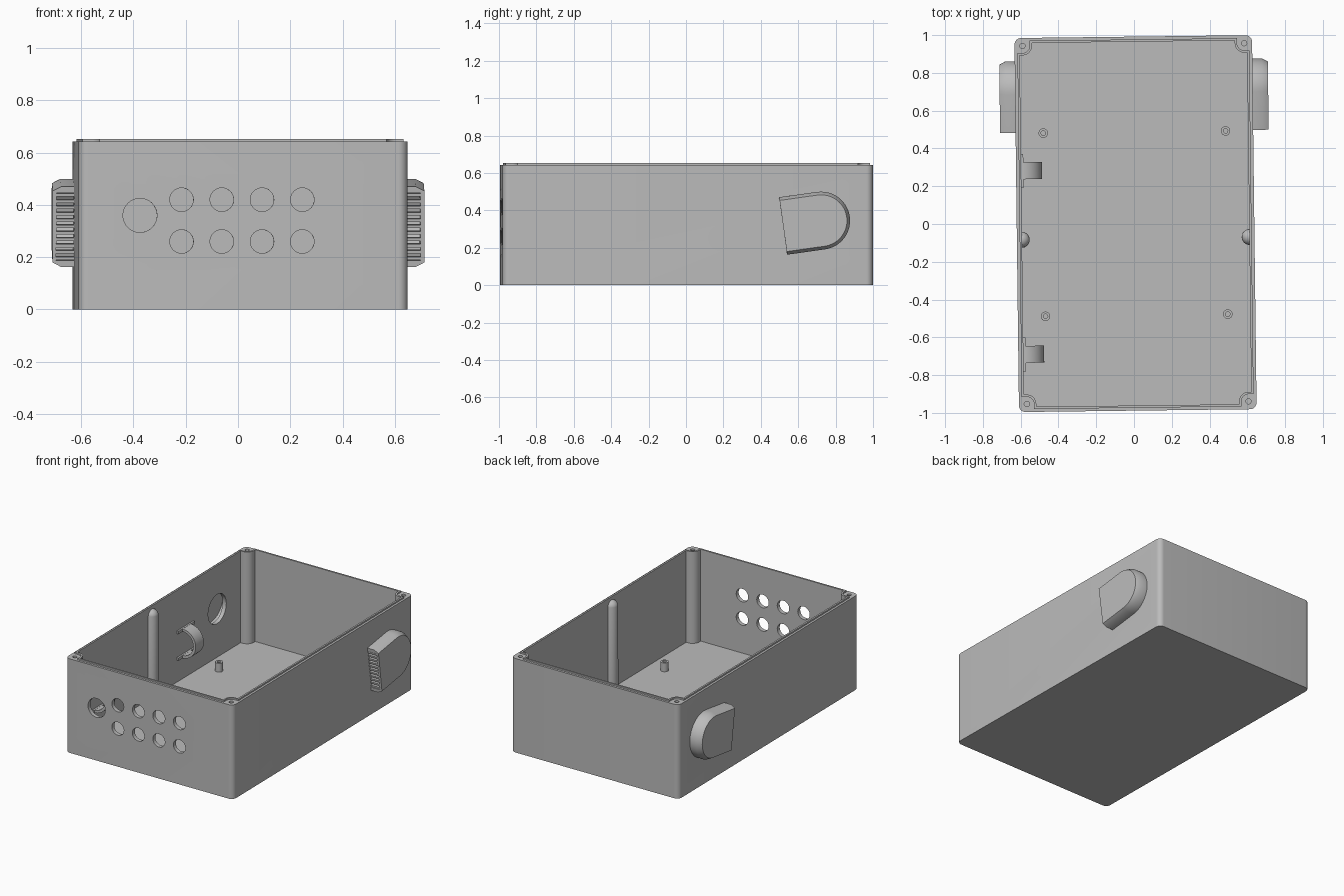
import bpy, bmesh, math
from mathutils import Matrix, Vector

if "Cube" in bpy.data.objects:
    bpy.data.objects.remove(bpy.data.objects["Cube"])

grey = bpy.data.materials.new("plain grey plastic")
grey.use_nodes = True
grey.diffuse_color = (0.5, 0.5, 0.5, 1)
grey.node_tree.nodes["Principled BSDF"].inputs["Base Color"].default_value = (0.5, 0.5, 0.5, 1)

HX, HY, WALL, FLOOR, RIM, LIP = 0.629, 0.99, 0.027, 0.025, 0.643, 0.653
BOSS = Vector((HX - 0.042, HY - 0.042))
SIDES = (-1, 1)
parts = []


def add(name, bm):
    bmesh.ops.recalc_face_normals(bm, faces=bm.faces)
    mesh = bpy.data.meshes.new(name)
    bm.to_mesh(mesh)
    bm.free()
    mesh.materials.append(grey)
    ob = bpy.data.objects.new(name, mesh)
    bpy.context.collection.objects.link(ob)
    parts.append(ob)
    return ob


def loft(name, rings):
    """Closed solid through rings that have equal point counts."""
    bm = bmesh.new()
    loops = [[bm.verts.new(p) for p in ring] for ring in rings]
    n = len(loops[0])
    for a, b in zip(loops, loops[1:]):
        for i in range(n):
            j = (i + 1) % n
            bm.faces.new((a[i], a[j], b[j], b[i]))
    bm.faces.new(loops[0])
    bm.faces.new(loops[-1])
    return add(name, bm)


def prism(name, outline, axis, lo, hi):
    """Extrude a 2D outline along x, y or z."""
    def place(p, d):
        q = list(p)
        q.insert("xyz".index(axis), d)
        return q
    return loft(name, [[place(p, d) for p in outline] for d in (lo, hi)])


def arc(cx, cy, r, a0, a1, n):
    angles = [math.radians(a0 + (a1 - a0) * i / n) for i in range(n + 1)]
    return [(cx + r * math.cos(a), cy + r * math.sin(a)) for a in angles]


def circle(cx, cy, r, n=32):
    return arc(cx, cy, r, 0, 360, n)[:-1]


def cut(ob, cutter):
    mod = ob.modifiers.new("cut", "BOOLEAN")
    mod.object = cutter
    mod.solver = "EXACT"
    bpy.context.view_layer.objects.active = ob
    bpy.ops.object.modifier_apply(modifier=mod.name)
    parts.remove(cutter)
    bpy.data.objects.remove(cutter)


def rounded_outline(hx, hy, r):
    pts = []
    for k, (sx, sy) in enumerate(((1, 1), (-1, 1), (-1, -1), (1, -1))):
        pts += arc(sx * (hx - r), sy * (hy - r), r, 90 * k, 90 * k + 90, 8)
    return pts


def cavity_outline(grow):
    """Inner rectangle whose corners are taken up by round screw bosses."""
    hx, hy, r = HX - WALL + grow, HY - WALL + grow, 0.05 - grow
    pts = []
    for sx, sy in ((1, 1), (-1, 1), (-1, -1), (1, -1)):
        corner = [(hx, BOSS.y - r)] + arc(BOSS.x, BOSS.y, r, 270, 180, 10) + [(BOSS.x - r, hy)]
        if sx * sy < 0:
            corner.reverse()
        pts += [(sx * x, sy * y) for x, y in corner]
    return pts


# Open box with corner bosses, and the raised lip round its opening
box = prism("box_body", rounded_outline(HX, HY, 0.035), "z", 0, RIM)
cut(box, prism("cavity_cutter", cavity_outline(0), "z", FLOOR, 1))
lip = prism("rim_lip", cavity_outline(0.012), "z", RIM - 0.004, LIP)
cut(lip, prism("lip_cutter", cavity_outline(0), "z", 0.5, 1))

# Screw holes in the corner bosses
for sx in SIDES:
    for sy in SIDES:
        cut(box, prism("screw_cutter", circle(sx * BOSS.x, sy * BOSS.y, 0.014, 16), "z", 0.45, 1))

# Front panel holes: one large, two rows of four small
cut(box, prism("large_cutter", circle(-0.395, 0.36, 0.065), "y", -1.1, -0.9))
for i in range(4):
    for z in (0.26, 0.42):
        cut(box, prism("small_cutter", circle(-0.236 + 0.154 * i, z, 0.045), "y", -1.1, -0.9))

# Side air holes
for s in SIDES:
    cut(box, prism("air_cutter", circle(0.64, 0.355, 0.1), "x", s * 0.55, s * 0.7))

# Side air cowls, open towards the front, with louvre slats
TILT, LENGTH, RADIUS = math.radians(8), 0.205, 0.155


def tilted(pts):
    c, s = math.cos(TILT), math.sin(TILT)
    return [(0.712 + u * c - w * s, 0.345 + u * s + w * c) for u, w in pts]


def cowl_outline(inset, front=0):
    r = RADIUS - inset
    return tilted([(-LENGTH - front, -r)] + arc(0, 0, r, -90, 90, 24) + [(-LENGTH - front, r)])


for s in SIDES:
    side = "left" if s > 0 else "right"
    levels = ((HX - 0.005, 0), (HX + 0.05, 0), (HX + 0.082, 0.017))
    cowl = loft(side + "_air_cowl",
                [[(s * x, y, z) for y, z in cowl_outline(inset)] for x, inset in levels])
    cut(cowl, prism("cowl_cutter", cowl_outline(0.024, 0.1), "x", s * (HX - 0.1), s * (HX + 0.068)))
    for i in range(11):
        w = (i - 5) * 0.0245
        slat = [(-LENGTH + 0.002, w - 0.006), (-LENGTH + 0.05, w - 0.003),
                (-LENGTH + 0.05, w + 0.003), (-LENGTH + 0.002, w + 0.006)]
        prism(side + "_louvre_slat", tilted(slat), "x", s * (HX - 0.003), s * (HX + 0.07))

# Floor standoffs with blind holes
for sx in SIDES:
    for sy in SIDES:
        x, y = sx * 0.4825, sy * 0.485
        post = prism("floor_standoff", circle(x, y, 0.025, 24), "z", FLOOR - 0.005, 0.085)
        cut(post, prism("standoff_cutter", circle(x, y, 0.012, 16), "z", 0.035, 0.2))

# Half-round wall ribs with domed tops
for s in SIDES:
    bm = bmesh.new()
    bmesh.ops.create_uvsphere(bm, u_segments=32, v_segments=20, radius=0.042)
    for v in bm.verts:
        v.co.x = s * min(s * (v.co.x + s * 0.603), 0.615)
        v.co.y -= 0.078
        v.co.z = v.co.z + 0.59 if v.co.z > 0.001 else FLOOR - 0.005
    bmesh.ops.remove_doubles(bm, verts=bm.verts, dist=0.00001)
    add("wall_rib", bm)

# Curved holding clips on the right wall, with thin fixing strips
for y in (0.287, -0.685):
    clip = arc(-0.592, 0.275, 0.1, -95, 95, 20) + arc(-0.592, 0.275, 0.082, 95, -95, 20)
    prism("wall_clip", clip, "y", y - 0.045, y + 0.045)
    for s in SIDES:
        z = 0.275 + s * 0.091
        strip = [(-0.61, z - 0.01), (-0.59, z - 0.01), (-0.59, z + 0.01), (-0.61, z + 0.01)]
        prism("clip_strip", strip, "y", y - 0.09, y + 0.09)

# Set the slight turn of the whole case and smooth the round surfaces
turn = Matrix.Translation((0.008, 0.002, 0)) @ Matrix.Rotation(math.radians(0.7), 4, "Z")
bpy.ops.object.select_all(action="DESELECT")
for ob in parts:
    ob.matrix_world = turn
    ob.select_set(True)
bpy.context.view_layer.objects.active = box
bpy.ops.object.shade_smooth_by_angle(angle=math.radians(30))
